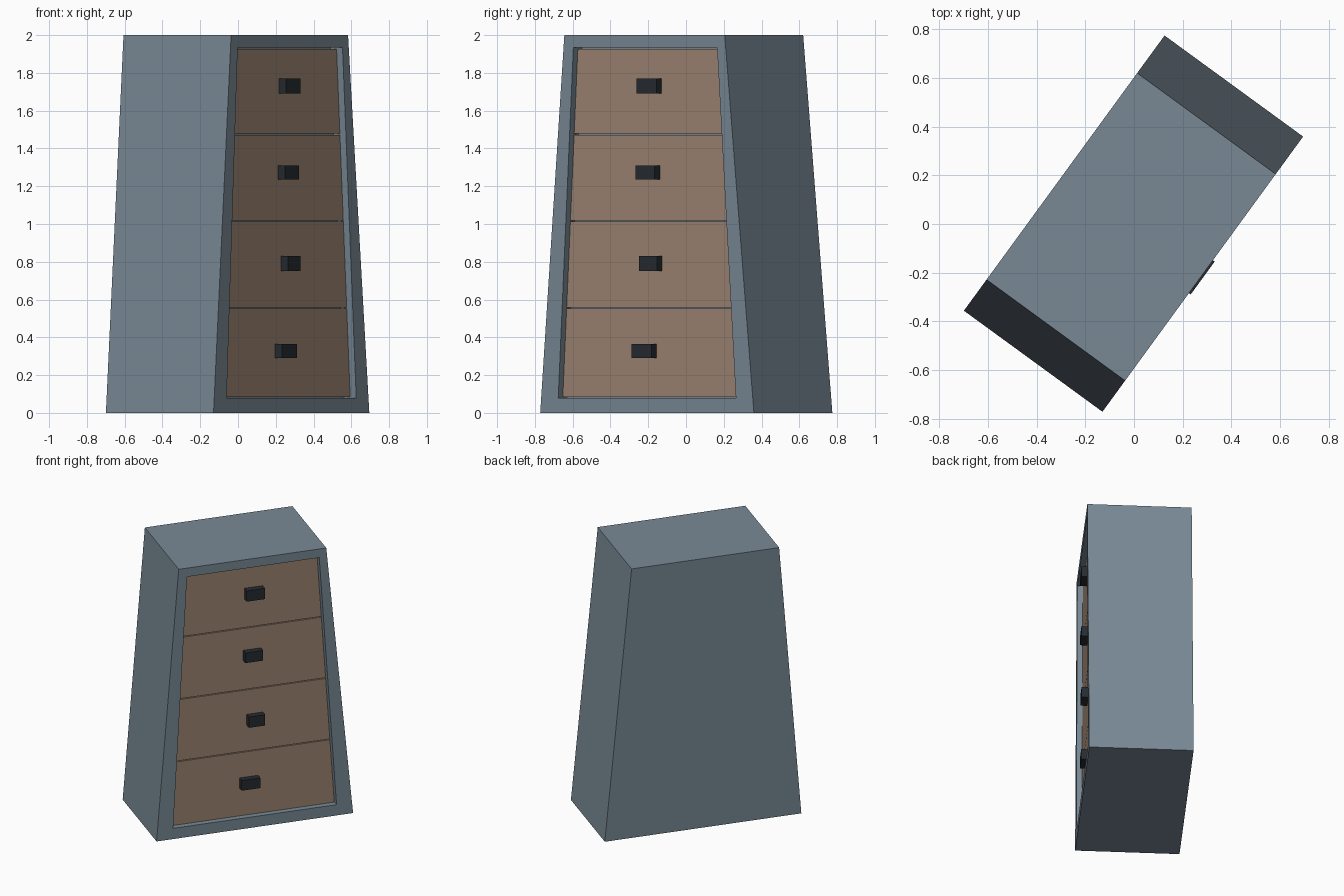
import bpy, bmesh, math

if "Cube" in bpy.data.objects:
    bpy.data.objects.remove(bpy.data.objects["Cube"])

TURN = math.radians(53.9)   # the whole cabinet is turned about z
FRONT, BACK = -0.35, 0.355


def material(name, rgb):
    m = bpy.data.materials.new(name)
    m.diffuse_color = (*rgb, 1)
    m.use_nodes = True
    m.node_tree.nodes["Principled BSDF"].inputs["Base Color"].default_value = m.diffuse_color
    return m


steel = material("slate_paint", (0.19, 0.25, 0.30))
wood = material("wood", (0.34, 0.235, 0.17))
black = material("dark_metal", (0.02, 0.025, 0.03))


def trapezoid(z0, z1, l0, r0, l1, r1, y):
    return [(l0, y, z0), (r0, y, z0), (r1, y, z1), (l1, y, z1)]


def loft(name, rings, mat):
    """Skin a row of four-point rings and cap both ends."""
    bm = bmesh.new()
    loops = [[bm.verts.new(p) for p in ring] for ring in rings]
    for a, b in zip(loops, loops[1:]):
        for i in range(4):
            j = (i + 1) % 4
            bm.faces.new((a[i], a[j], b[j], b[i]))
    bm.faces.new(loops[0])
    bm.faces.new(loops[-1])
    bmesh.ops.recalc_face_normals(bm, faces=bm.faces)
    me = bpy.data.meshes.new(name)
    bm.to_mesh(me)
    bm.free()
    me.materials.append(mat)
    ob = bpy.data.objects.new(name, me)
    ob.rotation_euler.z = TURN
    bpy.context.collection.objects.link(ob)
    return ob


# cabinet body: leaning tapered shell with a recess in the front
outer = (0, 2, -0.70, 0.70, -0.542, 0.509)
Z0, Z1 = 0.08, 1.935
opening = (Z0, Z1, -0.582, 0.582, -0.483, 0.459)
loft("cabinet_body", [trapezoid(*outer, BACK), trapezoid(*outer, FRONT),
                      trapezoid(*opening, FRONT), trapezoid(*opening, FRONT + 0.08)], steel)


def edges_at(z, gap=0.003):
    t = (z - Z0) / (Z1 - Z0)
    return -0.582 + 0.099 * t + gap, 0.582 - 0.123 * t - gap


# drawers, each with a slightly uneven handle: (centre x, width, bottom z, top z)
splits = [0.08, 0.555, 1.015, 1.475, 1.93]
handles = [(-0.03, 0.133, 0.29, 0.365), (0.013, 0.116, 0.75, 0.83),
           (-0.007, 0.127, 1.235, 1.31), (0.004, 0.13, 1.69, 1.77)]
for n, (cx, w, h0, h1) in enumerate(handles):
    z0, z1 = splits[n] + 0.003, splits[n + 1] - 0.003
    shape = (z0, z1, *edges_at(z0), *edges_at(z1))
    loft(f"drawer_{n + 1}", [trapezoid(*shape, FRONT + 0.037),
                             trapezoid(*shape, FRONT + 0.079)], wood)
    grip = (h0, h1, cx - w / 2, cx + w / 2, cx - w / 2, cx + w / 2)
    loft(f"handle_{n + 1}", [trapezoid(*grip, FRONT - 0.009),
                             trapezoid(*grip, FRONT + 0.045)], black)
